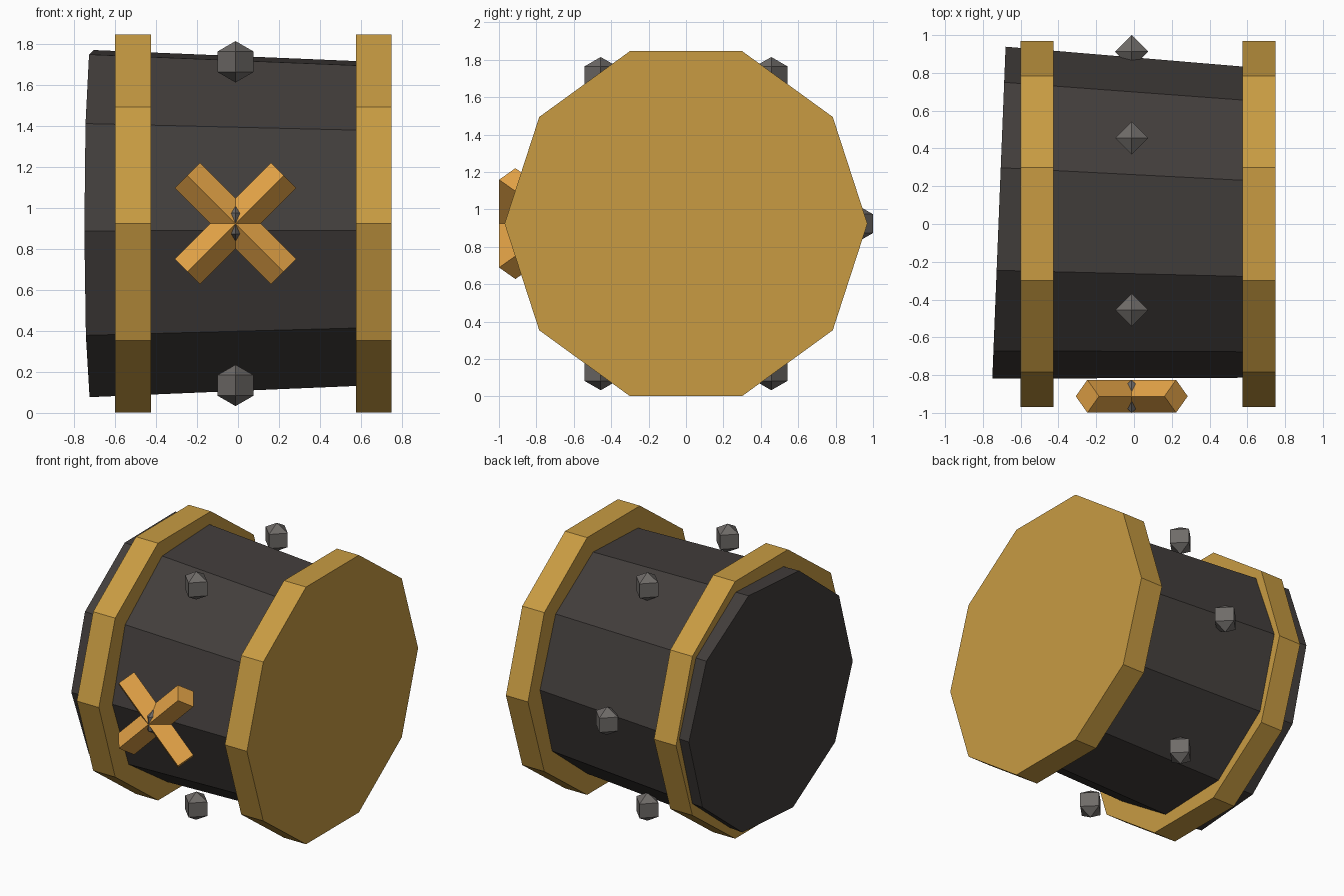
import bpy, bmesh
from math import sin, cos, pi, radians
from mathutils import Vector, Matrix

if "Cube" in bpy.data.objects:
    bpy.data.objects.remove(bpy.data.objects["Cube"])


def material(name, rgb):
    m = bpy.data.materials.new(name)
    m.diffuse_color = (*rgb, 1)
    m.use_nodes = True
    m.node_tree.nodes["Principled BSDF"].inputs["Base Color"].default_value = m.diffuse_color
    return m


IRON = material("dark_iron", (0.054, 0.047, 0.044))
STEEL = material("stud_steel", (0.16, 0.148, 0.14))
BRASS = material("brass", (0.58, 0.33, 0.055))
COPPER = material("copper", (0.80, 0.38, 0.065))


def finish(bm, name, mat):
    bmesh.ops.recalc_face_normals(bm, faces=bm.faces)
    me = bpy.data.meshes.new(name)
    bm.to_mesh(me)
    bm.free()
    me.materials.append(mat)
    ob = bpy.data.objects.new(name, me)
    bpy.context.collection.objects.link(ob)
    return ob


def prism(name, mat, n, start, end, r1, r2, ref):
    """n-sided frustum from start to end; first corner points along ref."""
    start, end, ref = Vector(start), Vector(end), Vector(ref)
    axis = (end - start).normalized()
    u = (ref - axis * ref.dot(axis)).normalized()
    v = axis.cross(u)
    bm = bmesh.new()
    rings = [[bm.verts.new(c + r * (u * cos(2 * pi * i / n) + v * sin(2 * pi * i / n)))
              for i in range(n)] for c, r in ((start, r1), (end, r2))]
    a, b = rings
    for i in range(n):
        j = (i + 1) % n
        bm.faces.new((a[i], a[j], b[j], b[i]))
    bm.faces.new(a)
    bm.faces.new(b)
    return finish(bm, name, mat)


CX, CZ = -0.012, 0.924

# Tapered, slightly twisted drum body
roll = radians(2.3)
prism("drum_body", IRON, 10, (-0.715, 0.06, CZ), (0.66, 0.005, CZ),
      0.88, 0.82, (0, -cos(roll), -sin(roll)))

# Band near the open end and cap on the other end
for name, x0, x1 in (("left_band", -0.6, -0.425), ("right_cap", 0.575, 0.75)):
    prism(name, BRASS, 10, (x0, 0, CZ), (x1, 0, CZ), 0.97, 0.97, (0, -1, 0))

# Six faceted studs around the middle
for i in range(6):
    a = i * pi / 3
    bm = bmesh.new()
    bmesh.ops.create_uvsphere(
        bm, u_segments=4, v_segments=3, radius=0.101,
        matrix=Matrix.Translation((CX, -0.912 * cos(a), CZ + 0.912 * sin(a))))
    finish(bm, f"stud_{i + 1}", STEEL)

# Crossed diamond-section bars on the front
h = 0.332 / 2 ** 0.5
for i, s in enumerate((1, -1)):
    prism(f"cross_bar_{i + 1}", COPPER, 4, (CX - h, -0.912, CZ - s * h),
          (CX + h, -0.912, CZ + s * h), 0.087, 0.087, (0, -1, 0))
